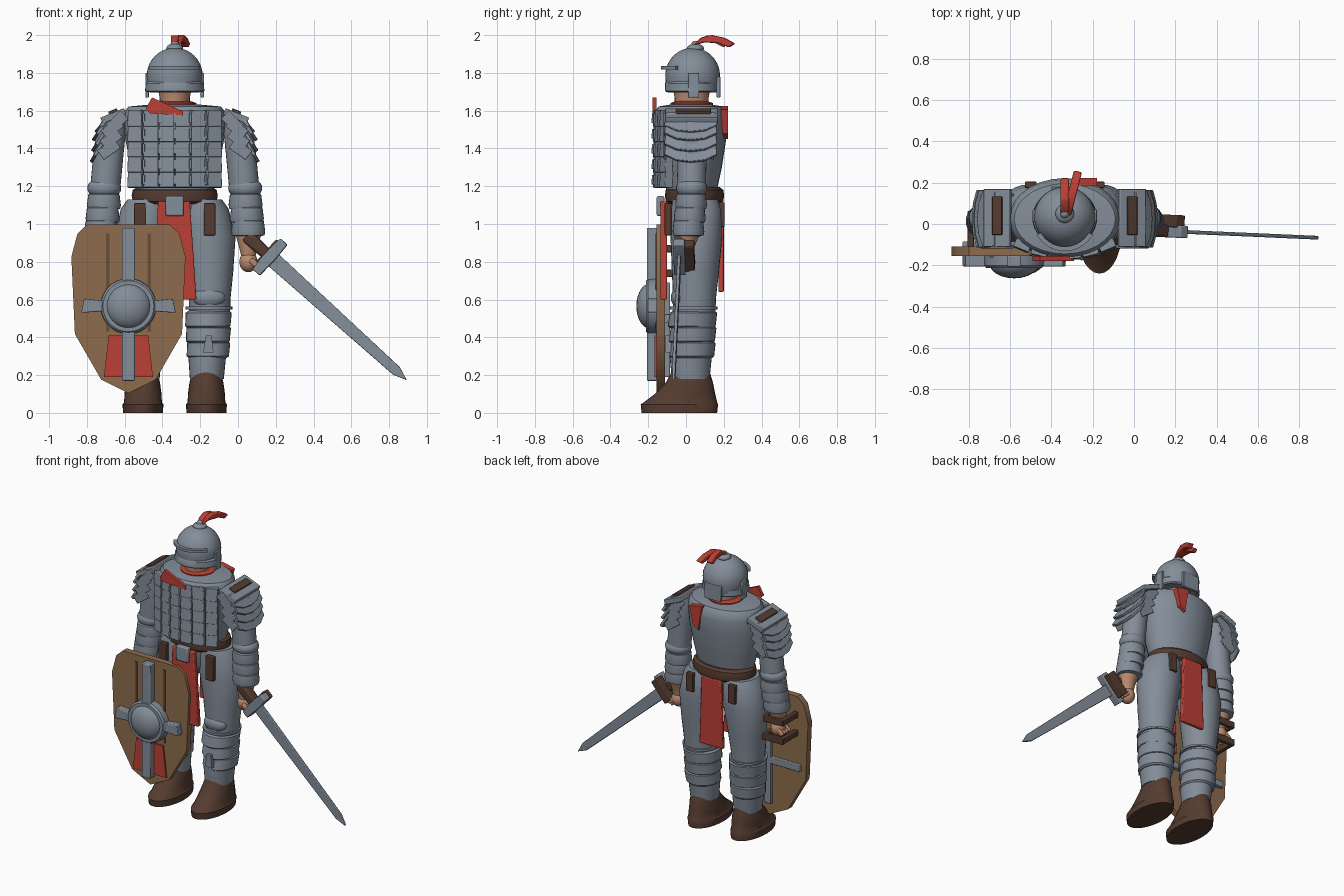
import bpy, bmesh
from math import sin, cos, pi, radians
from mathutils import Matrix, Vector, Euler

if "Cube" in bpy.data.objects:
    bpy.data.objects.remove(bpy.data.objects["Cube"])

CENTRE = -0.335   # the figure stands off-centre because of the long blade
parts = []


def material(name, *rgb):
    m = bpy.data.materials.new(name)
    m.use_nodes = True
    m.diffuse_color = (*rgb, 1)
    m.node_tree.nodes["Principled BSDF"].inputs["Base Color"].default_value = (*rgb, 1)
    return m


steel = material("steel", .23, .27, .32)
leather = material("dark leather", .09, .045, .03)
wood = material("shield wood", .27, .15, .075)
plank = material("dark plank", .14, .075, .04)
red = material("red cloth", .5, .05, .035)
skin = material("skin", .5, .26, .16)


def add(name, bm, mat, mirror=False, bevel=0):
    bmesh.ops.recalc_face_normals(bm, faces=bm.faces)
    me = bpy.data.meshes.new(name)
    bm.to_mesh(me)
    bm.free()
    me.materials.append(mat)
    ob = bpy.data.objects.new(name, me)
    ob.location.x = CENTRE
    bpy.context.collection.objects.link(ob)
    if bevel:
        b = ob.modifiers.new("Bevel", "BEVEL")
        b.width, b.segments, b.limit_method = bevel, 2, "ANGLE"
    if mirror:
        ob.modifiers.new("Mirror", "MIRROR")
    parts.append(ob)
    return ob


def loft(name, rings, mat, mirror=False, n=28):
    """Stack of level ellipses: (x, y, z, x radius, y radius)."""
    bm = bmesh.new()
    loops = [[bm.verts.new((x + rx * cos(2 * pi * i / n), y + ry * sin(2 * pi * i / n), z))
              for i in range(n)] for x, y, z, rx, ry in rings]
    for a, b in zip(loops, loops[1:]):
        for i in range(n):
            j = (i + 1) % n
            bm.faces.new((a[i], a[j], b[j], b[i]))
    bm.faces.new(loops[0])
    bm.faces.new(loops[-1])
    return add(name, bm, mat, mirror)


def boxes(name, items, mat, mirror=False, bevel=0):
    """Boxes in one object: (centre, size, rotation)."""
    bm = bmesh.new()
    for loc, size, rot in items:
        bmesh.ops.create_cube(bm, size=1, matrix=Matrix.LocRotScale(
            Vector(loc), Euler([radians(r) for r in rot]), Vector(size)))
    return add(name, bm, mat, mirror, bevel)


def box(name, loc, size, mat, rot=(0, 0, 0), mirror=False, bevel=.004):
    return boxes(name, [(loc, size, rot)], mat, mirror, bevel)


def prism(name, pts, front, back, mat, matrix=Matrix(), mirror=False, bevel=0, rim=0):
    """Outline in x and z, extruded from front to back; rim keeps only a border."""
    bm = bmesh.new()
    face = bm.faces.new([bm.verts.new((x, front, z)) for x, z in pts])
    if rim:
        bmesh.ops.inset_region(bm, faces=[face], thickness=rim)
        bmesh.ops.delete(bm, geom=[face], context="FACES")
    out = bmesh.ops.extrude_face_region(bm, geom=bm.faces[:])["geom"]
    bmesh.ops.translate(bm, verts=[v for v in out if isinstance(v, bmesh.types.BMVert)],
                        vec=(0, back - front, 0))
    bm.transform(matrix)
    return add(name, bm, mat, mirror, bevel)


def ball(name, loc, size, mat, mirror=False):
    bm = bmesh.new()
    bmesh.ops.create_uvsphere(bm, u_segments=24, v_segments=14, radius=1, matrix=Matrix.LocRotScale(
        Vector(loc), None, Vector(size)))
    return add(name, bm, mat, mirror)


# Boots and legs
loft("boots", [(.168, -.035, 0, .106, .2), (.168, -.035, .045, .108, .205), (.168, -.03, .055, .1, .195),
               (.168, -.005, .1, .098, .16), (.168, .018, .16, .09, .125), (.168, .025, .22, .075, .1)],
     leather, True)
loft("legs", [(.17, .025, .18, .09, .1), (.172, .025, .3, .1, .112), (.182, .04, .42, .108, .115),
              (.185, .045, .6, .11, .113), (.182, .05, .75, .128, .125), (.172, .055, .93, .15, .137),
              (.15, .055, 1.08, .135, .135), (.14, .05, 1.13, .11, .12)], steel, True)
for i, z in enumerate((.3, .38, .46)):
    w = .112 + i * .004
    loft("greave_band", [(.175, .03, z - .01, w - .012, w - .004), (.175, .03, z, w, w + .007),
                         (.18, .04, z + .07, w + .002, w + .005), (.18, .04, z + .085, w - .02, w - .02)],
         steel, True)
loft("knee_rim", [(.182, .04, .548, .124, .127), (.182, .04, .562, .124, .127)], steel, True)
ball("knee_caps", (.182, -.035, .61), (.085, .045, .055), steel, True)
prism("greave_plates", [(.15, .32), (.205, .32), (.195, .41), (.165, .41)], -.108, -.07, steel, mirror=True)
loft("hips", [(0, .05, .92, .07, .08), (0, .05, 1, .17, .12), (0, .05, 1.13, .2, .13)], steel)

# Torso, belt and hanging cloth
loft("torso", [(0, .03, 1.16, .2, .13), (0, .03, 1.3, .232, .16), (0, .025, 1.45, .262, .188),
               (0, .025, 1.55, .27, .197), (0, .025, 1.6, .262, .188), (0, .025, 1.622, .245, .17),
               (0, .025, 1.635, .1, .095)], steel)
loft("belt", [(0, .045, 1.105, .2, .135), (0, .045, 1.12, .222, .152), (0, .045, 1.15, .228, .157),
              (0, .045, 1.18, .222, .152), (0, .045, 1.195, .2, .135)], leather)
box("buckle", (0, -.135, 1.095), (.095, .04, .105), steel, bevel=.008)
prism("front_cloth", [(-.088, 1.12), (.08, 1.12), (.115, .6), (-.115, .6)], -.135, -.1, red, bevel=.006)
prism("back_cloth", [(-.075, 1.12), (.075, 1.12), (.092, .64), (-.092, .64)], .172, .2, red, bevel=.006)
box("front_straps", (.185, -.095, 1.025), (.06, .035, .17), leather, mirror=True)
box("back_straps", (.165, .19, 1.05), (.055, .03, .13), leather, mirror=True)

# Lamellar chest armour bent around the front
tiles, laces = [], []
for row in range(5):
    z = 1.235 + row * .081
    for col in range(6):
        x = (col - 2.5) * .082
        y = -.15 + 1.1 * x * x
        turn = x * 110
        tiles.append(((x, y, z), (.08, .045, .088), (-4, 0, turn)))
        if col:
            x -= .041
            laces.append(((x, -.175 + 1.1 * x * x, z), (.012, .012, .05), (-4, 0, turn)))
boxes("chest_plates", tiles, steel, bevel=.004)
boxes("chest_laces", laces, steel)
prism("front_scarf", [(-.12, 1.67), (-.155, 1.61), (-.13, 1.585), (.045, 1.575), (.045, 1.595)],
      -.178, -.155, red)
prism("back_scarf", [(.055, 1.625), (.155, 1.605), (.125, 1.48), (.085, 1.45)], .185, .222, red)
loft("collar", [(0, .03, 1.61, .11, .11), (0, .03, 1.64, .116, .113), (0, .03, 1.65, .085, .085)], red)

# Shoulder guards
box("shoulder_caps", (.325, .03, 1.572), (.135, .28, .035), steel, (0, 22, 0), True)
box("shoulder_straps", (.325, .04, 1.592), (.05, .185, .025), leather, (0, 22, 0), True)
lame = [(-.13, 0), (.13, 0), (.14, -.085), (.075, -.12), (0, -.13), (-.075, -.12), (-.14, -.085)]
for x, z, tilt in ((.335, 1.585, 40), (.36, 1.55, 34), (.367, 1.495, 32), (.378, 1.44, 30)):
    m = Matrix.Translation((x, .025, z)) @ Matrix.Rotation(radians(-tilt), 4, "Y") @ Matrix.Rotation(pi / 2, 4, "Z")
    prism("shoulder_lame", lame, -.009, .009, steel, m, True, .003)
    for y in (-.11, .14):   # returns that wrap the ends inward
        box("lame_end", (x - .03, y, z - .045), (.11, .016, .06), steel, (0, tilt + 5, 0), True)

# Arms and hands
loft("upper_arms", [(.32, .03, 1.57, .05, .07), (.335, .03, 1.5, .078, .08), (.35, .03, 1.38, .08, .08),
                    (.367, .03, 1.2, .08, .075)], steel, True)
ball("elbows", (.373, .03, 1.19), (.09, .083, .06), steel, True)
for i, z in enumerate((1.155, 1.085, 1.015)):
    x, y = .375 + i * .007, .027 - i * .007
    loft("forearm_band", [(x, y, z + .015, .06, .06), (x, y, z, .083, .078), (x, y, z - .055, .09, .084),
                          (x, y, z - .075, .086, .08), (x, y, z - .08, .06, .06)], steel, True)
loft("wrists", [(.39, .01, .95, .07, .065), (.39, 0, .88, .05, .045), (.39, 0, .83, .038, .038)], skin, True)
ball("hands", (.39, 0, .8), (.048, .05, .055), skin, True)
boxes("fingers", [((.425, -.045 + i * .026, .79), (.06, .022, .03), (0, 40, 0)) for i in range(4)],
      skin, True, .006)

# Head and helmet
loft("neck", [(0, .03, 1.6, .08, .09), (0, .03, 1.67, .08, .09), (0, .03, 1.72, .09, .1)], skin)
dome = [(a * pi / 20) for a in range(-1, 10)]
loft("helmet", [(0, .035, 1.695, .13, .13), (0, .035, 1.71, .14, .14)]
     + [(0, .035, 1.785 + .148 * sin(a), .148 * cos(a), .145 * cos(a)) for a in dome], steel, n=36)
loft("helmet_band", [(0, .03, 1.698, .15, .135), (0, .03, 1.705, .157, .142), (0, .03, 1.745, .154, .14),
                     (0, .03, 1.758, .142, .13)], steel, n=36)
boxes("brow_bar", [((.148 * sin(a), .035 - .155 * cos(a), 1.828), (.033, .022, .018), (0, 0, a * 180 / pi))
                   for a in [i * .18 for i in range(-5, 6)]], steel)
box("cheek_guards", (.146, .04, 1.735), (.018, .06, .13), steel, mirror=True)
box("neck_guard", (0, .172, 1.725), (.13, .02, .11), steel)
ball("crest_knob", (0, .05, 1.93), (.045, .045, .025), steel)
ball("crest_tip", (0, .05, 1.95), (.022, .022, .02), steel)
plume = [(.04, 1.945), (.09, 1.985), (.14, 2), (.21, 1.985), (.265, 1.955), (.235, 1.935), (.18, 1.958), (.1, 1.962)]
for name, angle, size in (("plume", 76, 1), ("plume_side", 90, .85)):
    m = Matrix.Rotation(radians(angle), 4, "Z") @ Matrix.Diagonal((size, 1, 1, 1))
    prism(name, plume, -.02, .02, red, m, bevel=.006)

# Sword, drawn along x from the guard and then swung down
swing = (Matrix.Translation((.505, -.035, .825)) @ Matrix.Rotation(radians(-2.5), 4, "Z")
         @ Matrix.Rotation(radians(42), 4, "Y"))
prism("blade", [(0, .042), (.9, .027), (.975, 0), (.9, -.027), (0, -.042)], -.009, .009, steel, swing, bevel=.004)
prism("guard", [(-.025, .11), (.025, .11), (.03, 0), (.025, -.11), (-.025, -.11), (-.035, 0)],
      -.03, .03, steel, swing, bevel=.006)
prism("grip", [(-.17, .035), (-.02, .03), (-.02, -.03), (-.17, -.035)], -.03, .035, leather, swing, bevel=.014)
prism("guard_wrap", [(-.04, .09), (.02, .09), (.02, -.08), (-.04, -.08)], .02, .08, leather, swing, bevel=.005)

# Shield
SX, SZ = -.245, .565
half = [(.155, .155), (.305, .41), (.325, .84), (.29, .97), (.235, 1.02)]
outline = [(SX, .08)] + [(SX + x, z) for x, z in half] + [(SX - x, z) for x, z in reversed(half)]
inner = [(SX + (x - SX) * .93, SZ + (z - SZ) * .95) for x, z in outline]
prism("shield_rim", outline, -.175, -.09, steel, bevel=.008, rim=.052)
prism("shield_board", inner, -.155, -.11, wood)
boxes("shield_seams", [((SX + s * .11, -.155, .69), (.018, .012, .52), (0, 0, 0)) for s in (-1, 1)], plank)
for s in (-1, 1):
    prism("shield_red_field", [(SX + s * x, z) for x, z in ((.02, .19), (.13, .19), (.105, .41), (.02, .41))],
          -.166, -.15, red)
    prism("shield_cross_arm", [(SX + s * x, SZ + z) for x, z in
                               ((.1, .025), (.235, .04), (.25, -.035), (.1, -.025))], -.205, -.15, steel, bevel=.005)
box("shield_upright", (SX, -.18, .575), (.068, .055, .81), steel, bevel=.006)
turn = Matrix.Translation((SX, 0, SZ)) @ Matrix.Rotation(pi / 2, 4, "X")
ring = loft("boss_ring", [(0, 0, .15, .148, .148), (0, 0, .2, .146, .146), (0, 0, .212, .135, .135)], steel)
ring.data.transform(turn)
ball("shield_boss", (SX, -.19, SZ), (.12, .073, .12), steel)
boxes("shield_back_braces", [((SX, -.1, .5), (.5, .03, .045), (0, 0, 0)),
                             ((SX, -.1, .44), (.05, .03, .5), (0, 0, 0))], steel, bevel=.004)
boxes("shield_grip", [((-.385 + s * .07, -.03, z), (.03, .16, .04), (0, 0, 0))
                      for s in (-1, 1) for z in (.74, .87)]
      + [((-.385, .05, z), (.17, .025, .045), (0, 0, 0)) for z in (.74, .87)]
      + [((-.385, -.05, .805), (.045, .04, .17), (0, 0, 0))], leather, bevel=.004)

# Smooth shading with sharp edges kept
bpy.ops.object.select_all(action="DESELECT")
for ob in parts:
    ob.select_set(True)
bpy.context.view_layer.objects.active = parts[0]
bpy.ops.object.shade_smooth_by_angle(angle=radians(35))
